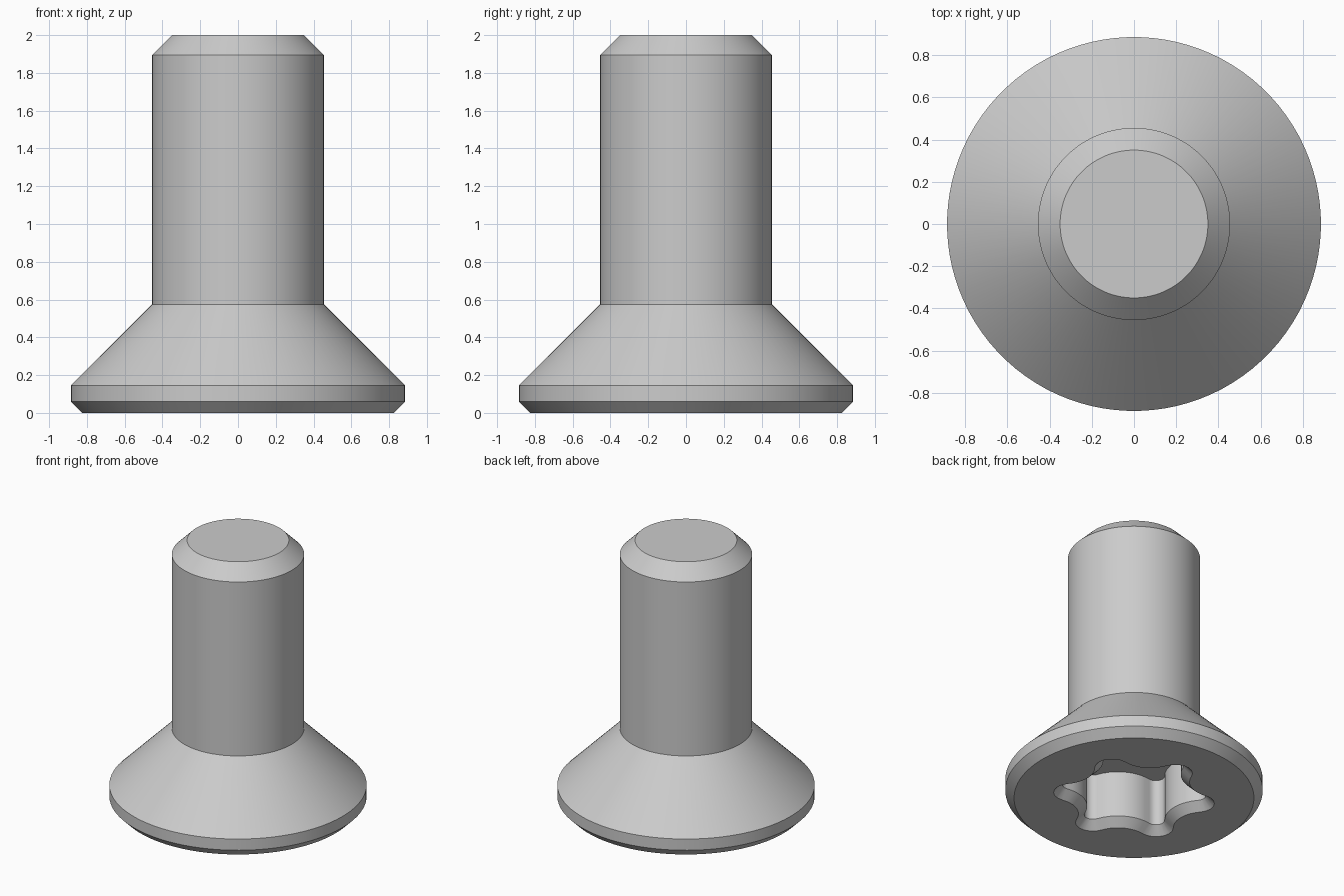
import bpy, bmesh
from math import sin, cos, pi, radians, sqrt, atan2

cube = bpy.data.objects.get("Cube")
if cube:
    bpy.data.objects.remove(cube, do_unlink=True)

LOBES = 6
ARC = 8                       # points per lobe arc and per valley arc
COUNT = LOBES * 2 * ARC
TURN = radians(30)            # one lobe lies on the y axis


def circle(radius, z):
    """Ring whose points line up with the six-lobe outline."""
    start = TURN - pi / LOBES * (ARC - 1) / (2 * ARC)
    return [(radius * cos(start + 2 * pi * i / COUNT),
             radius * sin(start + 2 * pi * i / COUNT), z) for i in range(COUNT)]


def six_lobe(tip, valley, tip_r, grow, z):
    """Six-lobe outline from tangent arcs, offset outward by grow."""
    a = tip - tip_r
    k = 2 * cos(pi / LOBES)
    valley_r = ((tip_r**2 - a**2 - valley**2 + k * a * valley)
                / (2 * valley - k * a - 2 * tip_r))
    b = valley + valley_r
    # Tangent direction from the lobe centre to the valley centre
    half = pi / LOBES
    reach = atan2(b * sin(half), b * cos(half) - a)
    bend = reach - half
    points = []
    for lobe in range(LOBES):
        base = TURN + lobe * 2 * half
        for i in range(ARC):
            t = base + reach * (2 * i / (ARC - 1) - 1)
            r = tip_r + grow
            points.append((a * cos(base) + r * cos(t), a * sin(base) + r * sin(t), z))
        mid = base + half
        for i in range(ARC):
            t = mid + pi + bend * (1 - 2 * (i + 1) / (ARC + 1)) * -1
            t = mid + pi - (t - mid - pi)
            r = valley_r - grow
            points.append((b * cos(mid) + r * cos(t), b * sin(mid) + r * sin(t), z))
    return points


# Rings from the recess floor, out over the head and up the shank
rings = [six_lobe(0.5, 0.36, 0.06, 0, 0.41),
         six_lobe(0.5, 0.36, 0.06, 0, 0.06),
         six_lobe(0.5, 0.36, 0.06, 0.06, 0)]
rings += [circle(r, z) for r, z in [(0.825, 0), (0.885, 0.06), (0.885, 0.145),
                                    (0.455, 0.575), (0.455, 1.895), (0.35, 2)]]

bm = bmesh.new()
loops = [[bm.verts.new(p) for p in ring] for ring in rings]
for low, high in zip(loops, loops[1:]):
    for i in range(COUNT):
        j = (i + 1) % COUNT
        bm.faces.new((low[i], low[j], high[j], high[i]))
bm.faces.new(loops[0])
bm.faces.new(loops[-1])
bmesh.ops.recalc_face_normals(bm, faces=bm.faces)
mesh = bpy.data.meshes.new("countersunk_screw")
bm.to_mesh(mesh)
bm.free()

# Plain grey metal
steel = bpy.data.materials.new("grey steel")
steel.use_nodes = True
steel.diffuse_color = (0.6, 0.6, 0.6, 1)
steel.node_tree.nodes["Principled BSDF"].inputs["Base Color"].default_value = (0.6, 0.6, 0.6, 1)
mesh.materials.append(steel)

screw = bpy.data.objects.new("countersunk_screw", mesh)
bpy.context.collection.objects.link(screw)
bpy.ops.object.select_all(action="DESELECT")
screw.select_set(True)
bpy.context.view_layer.objects.active = screw
bpy.ops.object.shade_smooth_by_angle(angle=radians(30))
